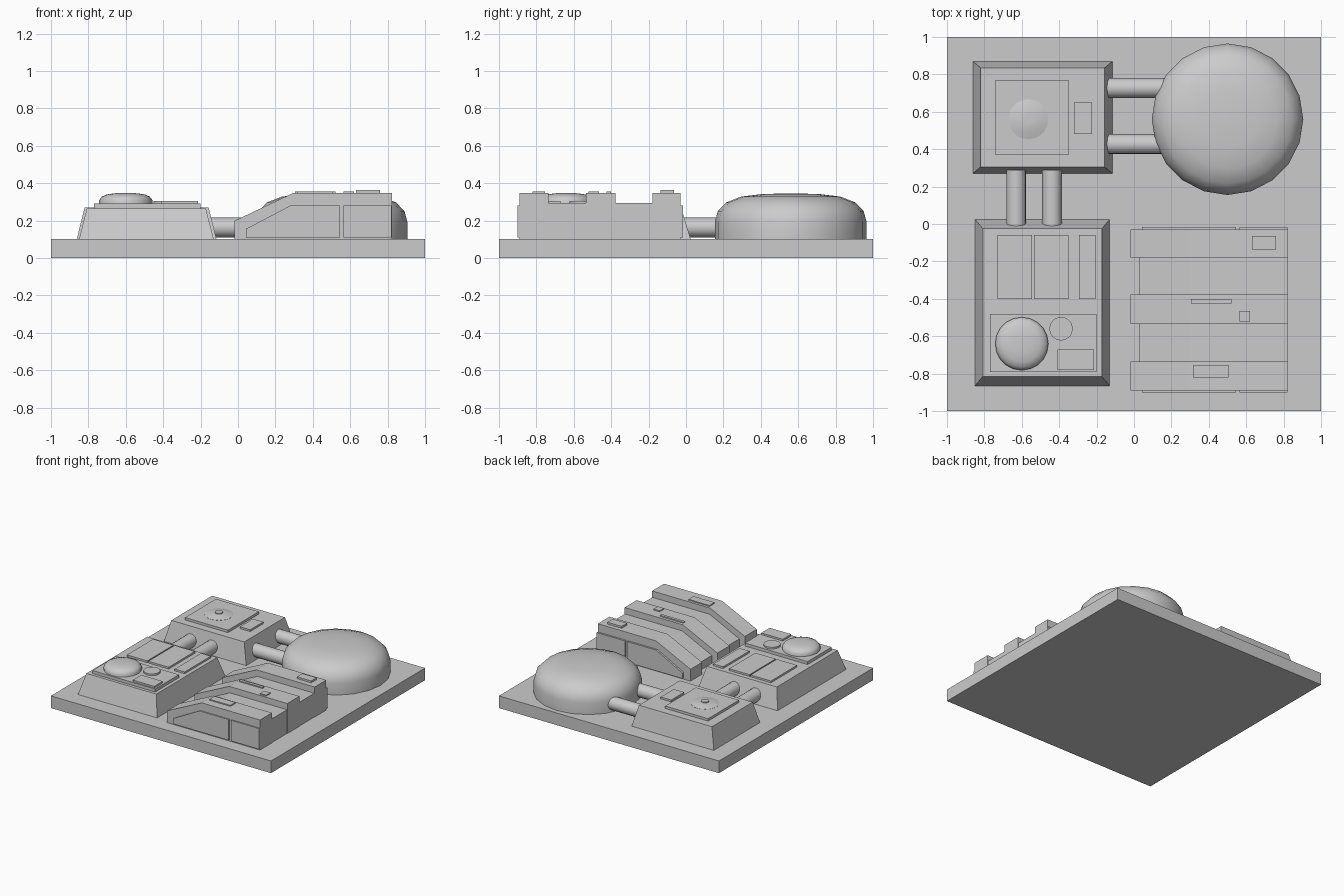
import bpy, bmesh, math

if "Cube" in bpy.data.objects:
    bpy.data.objects.remove(bpy.data.objects["Cube"])


def make(name, bm, smooth=None):
    bmesh.ops.remove_doubles(bm, verts=bm.verts, dist=1e-5)
    bmesh.ops.recalc_face_normals(bm, faces=bm.faces)
    me = bpy.data.meshes.new(name)
    bm.to_mesh(me)
    bm.free()
    ob = bpy.data.objects.new(name, me)
    bpy.context.collection.objects.link(ob)
    if smooth:
        bpy.ops.object.select_all(action='DESELECT')
        ob.select_set(True)
        bpy.context.view_layer.objects.active = ob
        bpy.ops.object.shade_smooth_by_angle(angle=math.radians(smooth))
    return ob


def frustum(name, x0, x1, y0, y1, z0, z1, ix=0, iy=0):
    """Box whose top is inset by ix, iy."""
    bm = bmesh.new()
    rings = []
    for z, a, b in ((z0, 0, 0), (z1, ix, iy)):
        rings.append([bm.verts.new(p) for p in (
            (x0 + a, y0 + b, z), (x1 - a, y0 + b, z),
            (x1 - a, y1 - b, z), (x0 + a, y1 - b, z))])
    lo, hi = rings
    bm.faces.new(lo[::-1])
    bm.faces.new(hi)
    for i in range(4):
        j = (i + 1) % 4
        bm.faces.new((lo[i], lo[j], hi[j], hi[i]))
    return make(name, bm)


def extrude_profile(name, pts, y0, y1):
    """x-z outline extruded along y."""
    bm = bmesh.new()
    f = bm.faces.new([bm.verts.new((x, y0, z)) for x, z in pts])
    r = bmesh.ops.extrude_face_region(bm, geom=[f])
    vs = [v for v in r['geom'] if isinstance(v, bmesh.types.BMVert)]
    bmesh.ops.translate(bm, verts=vs, vec=(0, y1 - y0, 0))
    return make(name, bm)


def lathe(name, cx, cy, profile, n, smooth=40):
    """(radius, z) outline turned around a vertical axis."""
    bm = bmesh.new()
    rings = [[bm.verts.new((cx + r * math.cos(math.tau * i / n),
                            cy + r * math.sin(math.tau * i / n), z))
              for i in range(n)] for r, z in profile]
    for a, b in zip(rings, rings[1:]):
        for i in range(n):
            j = (i + 1) % n
            bm.faces.new((a[i], a[j], b[j], b[i]))
    bm.faces.new(rings[0][::-1])
    bm.faces.new(rings[-1])
    return make(name, bm, smooth)


def pipe(name, a, b, r=0.053):
    """Level pipe from a to b (x, y) at z 0.163."""
    d = (b[0] - a[0], b[1] - a[1])
    length = math.hypot(*d)
    bpy.ops.mesh.primitive_cylinder_add(
        vertices=16, radius=r, depth=length,
        location=((a[0] + b[0]) / 2, (a[1] + b[1]) / 2, 0.163),
        rotation=(0, math.pi / 2, math.atan2(d[1], d[0])))
    bpy.context.object.name = name
    bpy.ops.object.shade_smooth_by_angle(angle=math.radians(40))


# Base plate
frustum("base_plate", -1, 1, -1, 1, 0, 0.1)

# Back block with slab, shallow cone and vent
frustum("back_block", -0.862, -0.115, 0.27, 0.87, 0.1, 0.27, 0.042, 0.035)
frustum("back_roof_slab", -0.74, -0.35, 0.37, 0.77, 0.26, 0.29)
lathe("back_roof_cone", -0.565, 0.56,
      [(0.107, 0.28), (0.107, 0.291), (0.07, 0.301), (0.03, 0.306)], 20)
lathe("back_roof_cap", -0.565, 0.56, [(0.03, 0.29), (0.03, 0.312)], 14)
frustum("back_roof_vent", -0.32, -0.225, 0.48, 0.65, 0.26, 0.285)

# Front block with panels and small dome
frustum("front_block", -0.85, -0.13, -0.865, 0.025, 0.1, 0.265, 0.042, 0.05)
for i, (x0, x1) in enumerate(((-0.73, -0.545), (-0.535, -0.35), (-0.295, -0.205))):
    frustum(f"roof_panel_{i + 1}", x0, x1, -0.40, -0.06, 0.255, 0.28)
frustum("front_roof_slab", -0.77, -0.20, -0.79, -0.48, 0.255, 0.29)
lathe("small_dome", -0.60, -0.64,
      [(0.142, 0.28), (0.142, 0.31), (0.128, 0.328), (0.1, 0.34),
       (0.055, 0.346), (0.01, 0.347)], 20, 50)
lathe("round_hatch", -0.39, -0.56, [(0.063, 0.28), (0.063, 0.304)], 16)
frustum("roof_unit", -0.41, -0.215, -0.78, -0.67, 0.28, 0.304)

# Storage dome
lathe("storage_dome", 0.50, 0.56,
      [(0.405, 0.1), (0.405, 0.195), (0.39, 0.25), (0.345, 0.297),
       (0.265, 0.328), (0.15, 0.342), (0.01, 0.345)], 20, 40)

# Connecting pipes
for i, y in enumerate((0.727, 0.427)):
    pipe(f"dome_pipe_{i + 1}", (-0.15, y), (0.22, y))
for i, x in enumerate((-0.63, -0.438)):
    pipe(f"block_pipe_{i + 1}", (x, -0.01), (x, 0.29))

# Ribbed hangar: lower core and three raised ribs
extrude_profile("hangar_core", [(0.03, 0.1), (0.03, 0.165), (0.30, 0.295),
                                (0.82, 0.295), (0.82, 0.1)], -0.88, -0.04)
for i, (y0, y1) in enumerate(((-0.89, -0.735), (-0.535, -0.378), (-0.18, -0.03))):
    extrude_profile(f"hangar_rib_{i + 1}", [(-0.02, 0.1), (-0.02, 0.198), (0.295, 0.347),
                                            (0.823, 0.347), (0.823, 0.1)], y0, y1)

# Raised end-wall panels, front and back
for side, y0, y1 in (("front", -0.90, -0.88), ("back", -0.04, -0.015)):
    extrude_profile(side + "_wall_panel", [(0.042, 0.11), (0.042, 0.155), (0.28, 0.28),
                                           (0.545, 0.28), (0.545, 0.11)], y0, y1)
    frustum(side + "_wall_door", 0.565, 0.822, y0, y1, 0.11, 0.28)

# Small roof fittings on the ribs
for i, (x0, x1, y0, y1, z) in enumerate((
        (0.63, 0.76, -0.135, -0.065, 0.363), (0.305, 0.52, -0.425, -0.402, 0.356),
        (0.565, 0.62, -0.52, -0.465, 0.356), (0.315, 0.505, -0.82, -0.755, 0.356))):
    frustum(f"rib_fitting_{i + 1}", x0, x1, y0, y1, 0.34, z)
